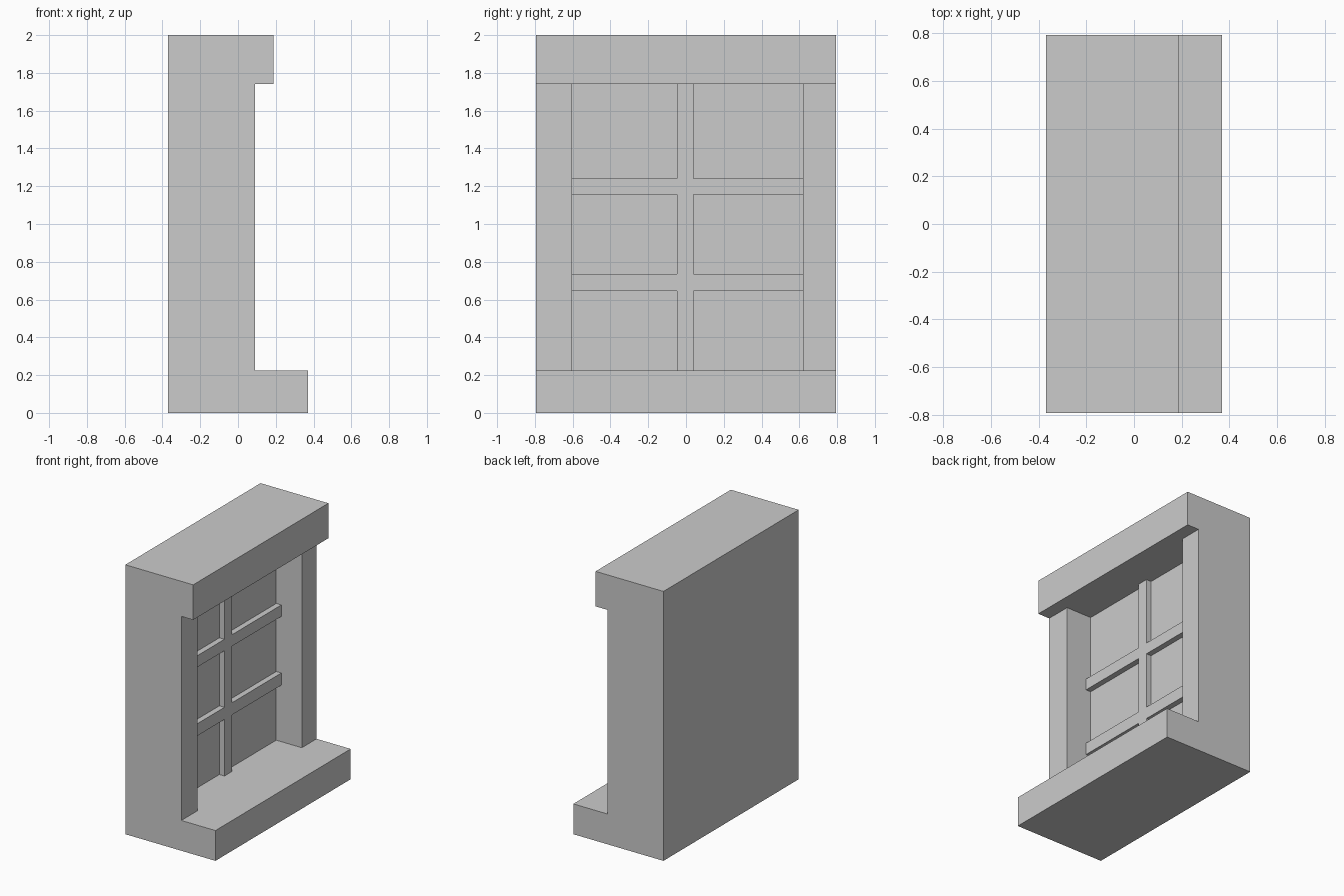
import bpy, bmesh

if "Cube" in bpy.data.objects:
    bpy.data.objects.remove(bpy.data.objects["Cube"])

HALF_W = 0.793                      # half width along y
BACK, PANE, BAR, JAMB = -0.37, -0.12, -0.078, 0.09   # depths along x
SILL_Z, LINTEL_Z = 0.225, 1.74
OPEN_Y = (-0.603, 0.62)


def finish(name, bm):
    bmesh.ops.recalc_face_normals(bm, faces=bm.faces)
    me = bpy.data.meshes.new(name)
    bm.to_mesh(me)
    bm.free()
    ob = bpy.data.objects.new(name, me)
    bpy.context.collection.objects.link(ob)
    return ob


def extrude(bm, faces, vec):
    r = bmesh.ops.extrude_face_region(bm, geom=faces)
    verts = [v for v in r["geom"] if isinstance(v, bmesh.types.BMVert)]
    bmesh.ops.translate(bm, verts=verts, vec=vec)


def prism(name, profile, y0, y1):
    """Extrude an (x, z) profile along y."""
    bm = bmesh.new()
    face = bm.faces.new([bm.verts.new((x, y0, z)) for x, z in profile])
    extrude(bm, [face], (0, y1 - y0, 0))
    return finish(name, bm)


# Wall with projecting sill and lintel, side profile
frame = prism("window_frame", [
    (BACK, 0), (0.37, 0), (0.37, SILL_Z), (JAMB, SILL_Z),
    (JAMB, LINTEL_Z), (0.187, LINTEL_Z), (0.187, 2), (BACK, 2)],
    -HALF_W, HALF_W)

# Recess between the jambs
cutter = prism("recess_cutter", [
    (PANE, SILL_Z), (0.15, SILL_Z), (0.15, LINTEL_Z), (PANE, LINTEL_Z)], *OPEN_Y)
cutter.hide_render = True
cutter.hide_set(True)
mod = frame.modifiers.new("recess", 'BOOLEAN')
mod.operation = 'DIFFERENCE'
mod.solver = 'EXACT'
mod.object = cutter

# Glazing bars: grid of cells, keeping only the bar rows and column
ys = [OPEN_Y[0], -0.047, 0.039, OPEN_Y[1]]
zs = [SILL_Z, 0.645, 0.735, 1.155, 1.24, LINTEL_Z]
bm = bmesh.new()
grid = [[bm.verts.new((PANE, y, z)) for z in zs] for y in ys]
cells = [bm.faces.new((grid[i][j], grid[i + 1][j], grid[i + 1][j + 1], grid[i][j + 1]))
         for i in range(3) for j in range(5) if i == 1 or j % 2 == 1]
bmesh.ops.delete(bm, geom=[v for v in bm.verts if not v.link_faces], context='VERTS')
extrude(bm, cells, (BAR - PANE, 0, 0))
bmesh.ops.dissolve_limit(bm, angle_limit=0.01, verts=bm.verts, edges=bm.edges)
finish("glazing_bars", bm)
